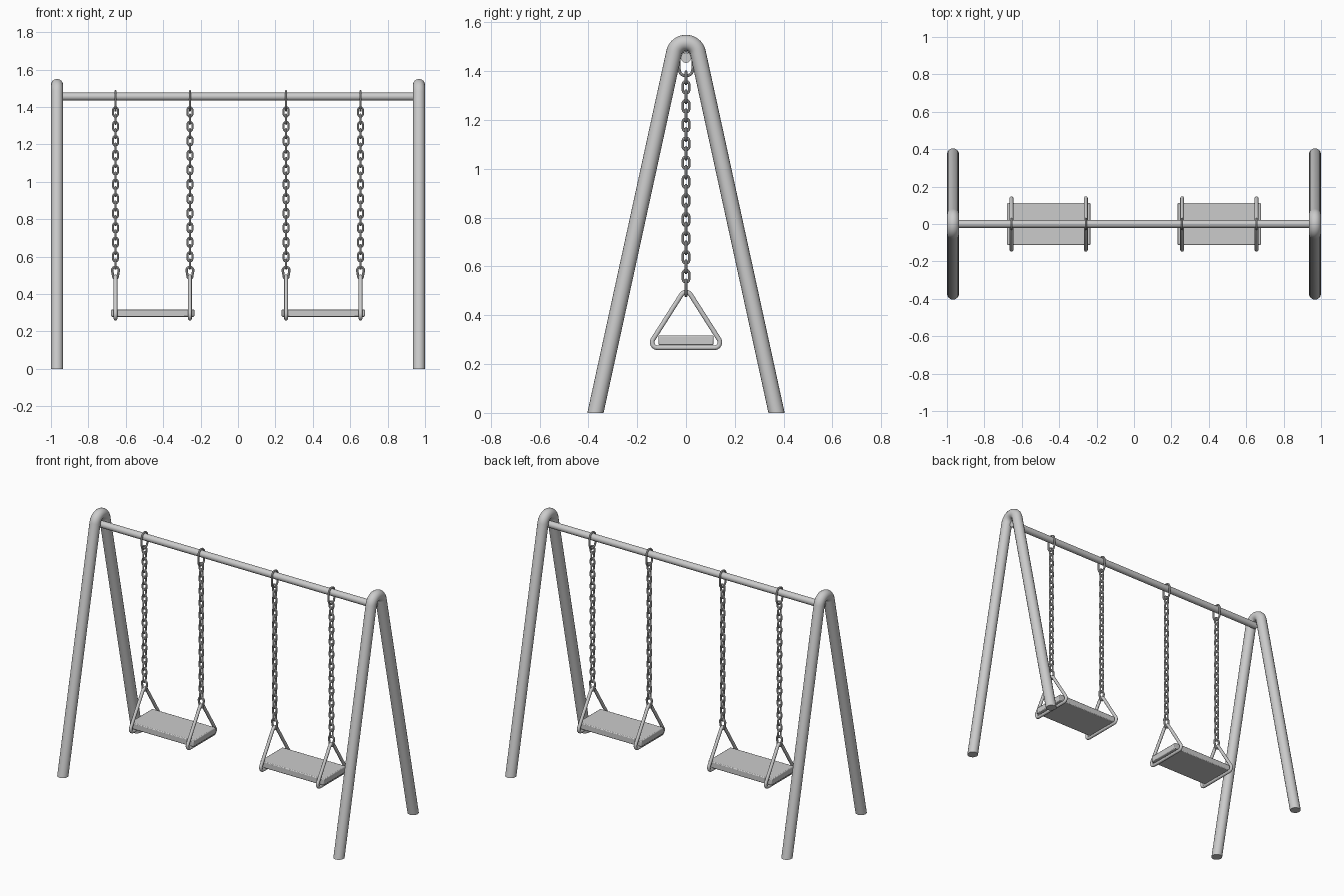
import bpy, bmesh
from math import sin, cos, tan, pi, radians
from mathutils import Vector

if "Cube" in bpy.data.objects:
    bpy.data.objects.remove(bpy.data.objects["Cube"])


def finish(ob, angle=40):
    bpy.ops.object.select_all(action='DESELECT')
    ob.select_set(True)
    bpy.context.view_layer.objects.active = ob
    bpy.ops.object.shade_smooth_by_angle(angle=radians(angle))


def tube(name, pts, r, closed=False, res=2):
    """Round tube along 3D points, as a mesh."""
    cu = bpy.data.curves.new(name, 'CURVE')
    cu.dimensions = '3D'
    cu.bevel_depth, cu.bevel_resolution = r, res
    cu.use_fill_caps = not closed
    sp = cu.splines.new('POLY')
    sp.points.add(len(pts) - 1)
    for p, co in zip(sp.points, pts):
        p.co = (*co, 1)
    sp.use_cyclic_u = closed
    ob = bpy.data.objects.new(name, cu)
    bpy.context.collection.objects.link(ob)
    bpy.ops.object.select_all(action='DESELECT')
    ob.select_set(True)
    bpy.context.view_layer.objects.active = ob
    bpy.ops.object.convert(target='MESH')
    ob = bpy.context.view_layer.objects.active
    finish(ob)
    return ob


def arc(c, r, a0, a1, n):
    return [(c[0] + r * cos(a0 + (a1 - a0) * i / n),
             c[1] + r * sin(a0 + (a1 - a0) * i / n)) for i in range(n + 1)]


def loop(zt, rt, zb, rb, n=10):
    """Oblong loop: half circle on top, half circle below."""
    return arc((0, zt), rt, 0, pi, n) + arc((0, zb), rb, pi, 2 * pi, n)


def rounded(corners, r, n=6):
    """Polygon with filleted corners."""
    out = []
    for i, c in enumerate(corners):
        c = Vector(c)
        u = (Vector(corners[i - 1]) - c).normalized()
        v = (Vector(corners[(i + 1) % len(corners)]) - c).normalized()
        half = u.angle(v) / 2
        m = c + (u + v).normalized() * r / sin(half)
        s = c + u * r / tan(half) - m
        e = c + v * r / tan(half) - m
        for k in range(n + 1):
            d = s.normalized().slerp(e.normalized(), k / n)
            out.append(tuple(m + d * r))
    return out


def yz(pts, x=0):
    return [(x, a, b) for a, b in pts]


def xz(pts):
    return [(a, 0, b) for a, b in pts]


def copy_at(ob, name, x):
    c = ob.copy()
    c.name = name
    c.location.x = x
    bpy.context.collection.objects.link(c)
    return c


# A-shaped end frames: bent tube, feet cut flat at the ground
lean = radians(12.3)
bend = arc((0, 1.467), 0.05, lean, pi - lean, 16)
foot = bend[0][0] + (bend[0][1] + 0.03) * tan(lean)
path = [(foot, -0.03)] + bend + [(-foot, -0.03)]
frame = tube("end_frame_right", yz(path), 0.0325, res=6)
bm = bmesh.new()
bm.from_mesh(frame.data)
bmesh.ops.bisect_plane(bm, geom=bm.verts[:] + bm.edges[:] + bm.faces[:],
                       plane_co=(0, 0, 0), plane_no=(0, 0, 1), clear_inner=True)
bmesh.ops.holes_fill(bm, edges=[e for e in bm.edges if e.is_boundary])
bm.to_mesh(frame.data)
bm.free()
finish(frame)
frame.location.x = 0.9675
copy_at(frame, "end_frame_left", -0.9675)

# Top crossbar
tube("crossbar", [(-0.965, 0, 1.455), (0.965, 0, 1.455)], 0.021, res=6)

# Hanging parts of one side, built at x = 0 and then repeated
ring = tube("hanger_ring", yz(loop(1.456, 0.028, 1.409, 0.028)), 0.006, True)
pitch, top = 0.0387, 1.373
link = loop(0.0118, 0.013, -0.0118, 0.013, 6)
links_a = tube("chain_front_links", xz(link), 0.0055, True)
links_b = tube("chain_side_links", yz(link), 0.0055, True)
for ob, z in ((links_a, top), (links_b, top - pitch)):
    ob.location.z = z
    arr = ob.modifiers.new("repeat", 'ARRAY')
    arr.count = 11
    arr.use_relative_offset = False
    arr.use_constant_offset = True
    arr.constant_offset_displace = (0, 0, -2 * pitch)
shackle = tube("shackle", xz(loop(0.526, 0.018, 0.493, 0.012)), 0.0065, True)
stirrup = tube("seat_triangle",
               yz(rounded([(0, 0.514), (-0.157, 0.267), (0.157, 0.267)], 0.022)),
               0.01, True, 3)
xs = (-0.655, -0.257, 0.257, 0.655)
for part in (ring, links_a, links_b, shackle, stirrup):
    base = part.name
    for i, x in enumerate(xs[1:], 2):
        copy_at(part, f"{base}_{i}", x)
    part.location.x = xs[0]

# Flat seats resting on the triangles
for name, x in (("seat_left", -0.456), ("seat_right", 0.456)):
    bpy.ops.mesh.primitive_cube_add(size=1, location=(x, 0, 0.298))
    seat = bpy.context.object
    seat.name = name
    seat.scale = (0.445, 0.225, 0.04)
    bpy.ops.object.transform_apply(location=False, rotation=False, scale=True)
    bev = seat.modifiers.new("edges", 'BEVEL')
    bev.width, bev.segments = 0.005, 2
    finish(seat)
